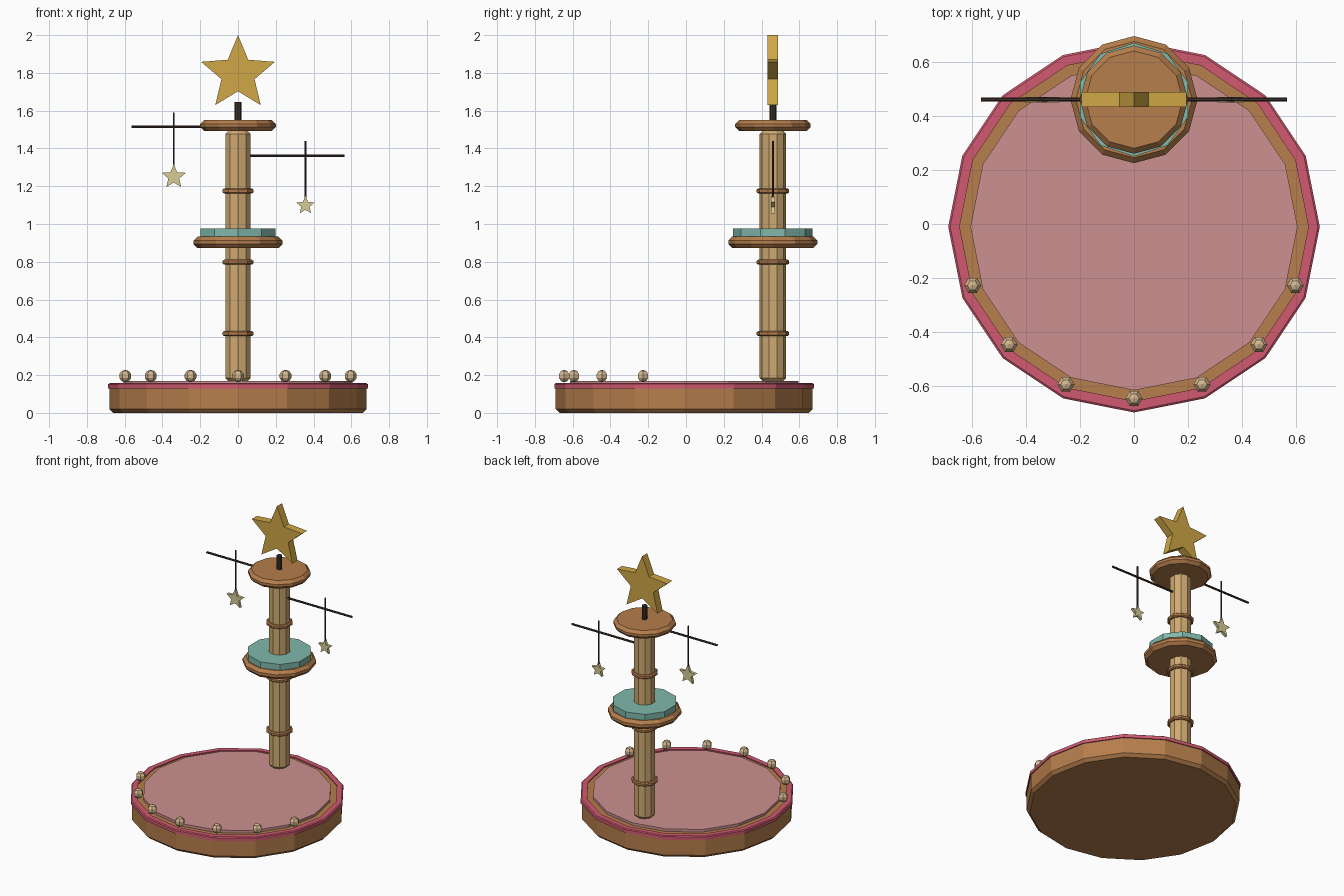
import bpy, bmesh, math

if "Cube" in bpy.data.objects:
    bpy.data.objects.remove(bpy.data.objects["Cube"])

PY = 0.46      # y of the post
BY = -0.01     # y of the base centre


def material(name, rgb):
    m = bpy.data.materials.new(name)
    lin = [((c / 255 + 0.055) / 1.055) ** 2.4 for c in rgb]
    m.diffuse_color = (*lin, 1)
    m.use_nodes = True
    m.node_tree.nodes["Principled BSDF"].inputs["Base Color"].default_value = m.diffuse_color
    return m


WOOD = material("brown wood", (182, 126, 76))
POST = material("light wood", (208, 170, 114))
ROSE = material("rose trim", (208, 90, 112))
PINK = material("pale pink", (204, 144, 144))
TEAL = material("teal", (128, 184, 170))
GOLD = material("gold", (208, 167, 70))
CREAM = material("pale yellow", (214, 204, 150))
BEAD = material("bead tan", (214, 184, 144))
DARK = material("dark metal", (62, 48, 42))


def finish(name, bm, mat, loc, rot=(0, 0, 0)):
    bmesh.ops.recalc_face_normals(bm, faces=bm.faces)
    me = bpy.data.meshes.new(name)
    bm.to_mesh(me)
    bm.free()
    me.materials.append(mat)
    ob = bpy.data.objects.new(name, me)
    ob.location, ob.rotation_euler = loc, rot
    bpy.context.collection.objects.link(ob)
    return ob


def lathe(name, profile, n, mat, loc, closed=False, rot=(0, 0, 0)):
    """Turn (radius, z) points into an n-sided solid, or a ring if closed."""
    bm = bmesh.new()
    loops = []
    for r, z in profile:
        loops.append([bm.verts.new((r * math.sin(2 * math.pi * i / n),
                                    r * math.cos(2 * math.pi * i / n), z)) for i in range(n)])
    pairs = list(zip(loops, loops[1:]))
    if closed:
        pairs.append((loops[-1], loops[0]))
    else:
        bm.faces.new(loops[0])
        bm.faces.new(loops[-1])
    for a, b in pairs:
        for i in range(n):
            j = (i + 1) % n
            bm.faces.new((a[i], a[j], b[j], b[i]))
    return finish(name, bm, mat, loc, rot)


def disc(name, r, z0, z1, n, mat, y, bevel=0.0):
    if bevel:
        prof = [(r - bevel, z0), (r, z0 + bevel), (r, z1 - bevel), (r - bevel, z1)]
    else:
        prof = [(r, z0), (r, z1)]
    return lathe(name, prof, n, mat, (0, y, 0))


def star(name, x, z, radius, depth, mat):
    bm = bmesh.new()
    vs = []
    for i in range(10):
        r = radius if i % 2 == 0 else radius * 0.45
        a = math.pi * i / 5
        vs.append(bm.verts.new((r * math.sin(a), -depth / 2, r * math.cos(a))))
    face = bm.faces.new(vs)
    ext = bmesh.ops.extrude_face_region(bm, geom=[face], use_keep_orig=True)
    top = [v for v in ext["geom"] if isinstance(v, bmesh.types.BMVert)]
    bmesh.ops.translate(bm, verts=top, vec=(0, depth, 0))
    return finish(name, bm, mat, (x, PY, z))


# Base with rose rim and pale top
disc("base", 0.68, 0, 0.15, 16, WOOD, BY, 0.02)
lathe("base_rim", [(0.645, 0.13), (0.687, 0.13), (0.687, 0.152), (0.68, 0.157), (0.645, 0.157)],
      16, ROSE, (0, BY, 0), closed=True)
disc("base_top", 0.605, 0.14, 0.168, 16, PINK, BY)

# Beads along the front edge
for i in range(7):
    a = math.radians(200 + i * 140 / 6)
    bm = bmesh.new()
    bmesh.ops.create_uvsphere(bm, u_segments=6, v_segments=5, radius=0.033)
    finish(f"bead_{i + 1}", bm, BEAD,
           (0.635 * math.cos(a), BY + 0.635 * math.sin(a), 0.195), (0, 0, math.pi / 2))

# Post with collars
disc("post", 0.07, 0.165, 1.497, 10, POST, PY, 0.02)
for i, z in enumerate((0.42, 0.798, 1.175)):
    lathe(f"collar_{i + 1}", [(0.06, -0.013), (0.078, -0.013), (0.086, -0.007),
                              (0.086, 0.007), (0.078, 0.013), (0.06, 0.013)],
          10, WOOD, (0, PY, z), closed=True)

# Platforms
disc("middle_platform", 0.235, 0.873, 0.933, 12, WOOD, PY, 0.02)
disc("teal_cushion", 0.21, 0.933, 0.975, 10, TEAL, PY)
disc("top_platform", 0.2, 1.493, 1.55, 12, WOOD, PY, 0.02)

# Top star on its stem
disc("star_stem", 0.018, 1.545, 1.645, 8, DARK, PY)
star("top_star", 0, 1.795, 0.205, 0.056, GOLD)

# Side arms with hanging stars
for side, s, arm_z, x, z0, z1, sz, sr in (("left", -1, 1.515, 0.34, 1.29, 1.59, 1.25, 0.067),
                                          ("right", 1, 1.362, 0.357, 1.13, 1.44, 1.098, 0.051)):
    lathe(f"{side}_arm", [(0.007, 0.05), (0.007, 0.565)], 6, DARK,
          (0, PY, arm_z), rot=(0, s * math.pi / 2, 0))
    lathe(f"{side}_string", [(0.005, z0), (0.005, z1)], 6, DARK, (s * x, PY, 0))
    star(f"{side}_hanging_star", s * x, sz, sr, 0.02, CREAM)
